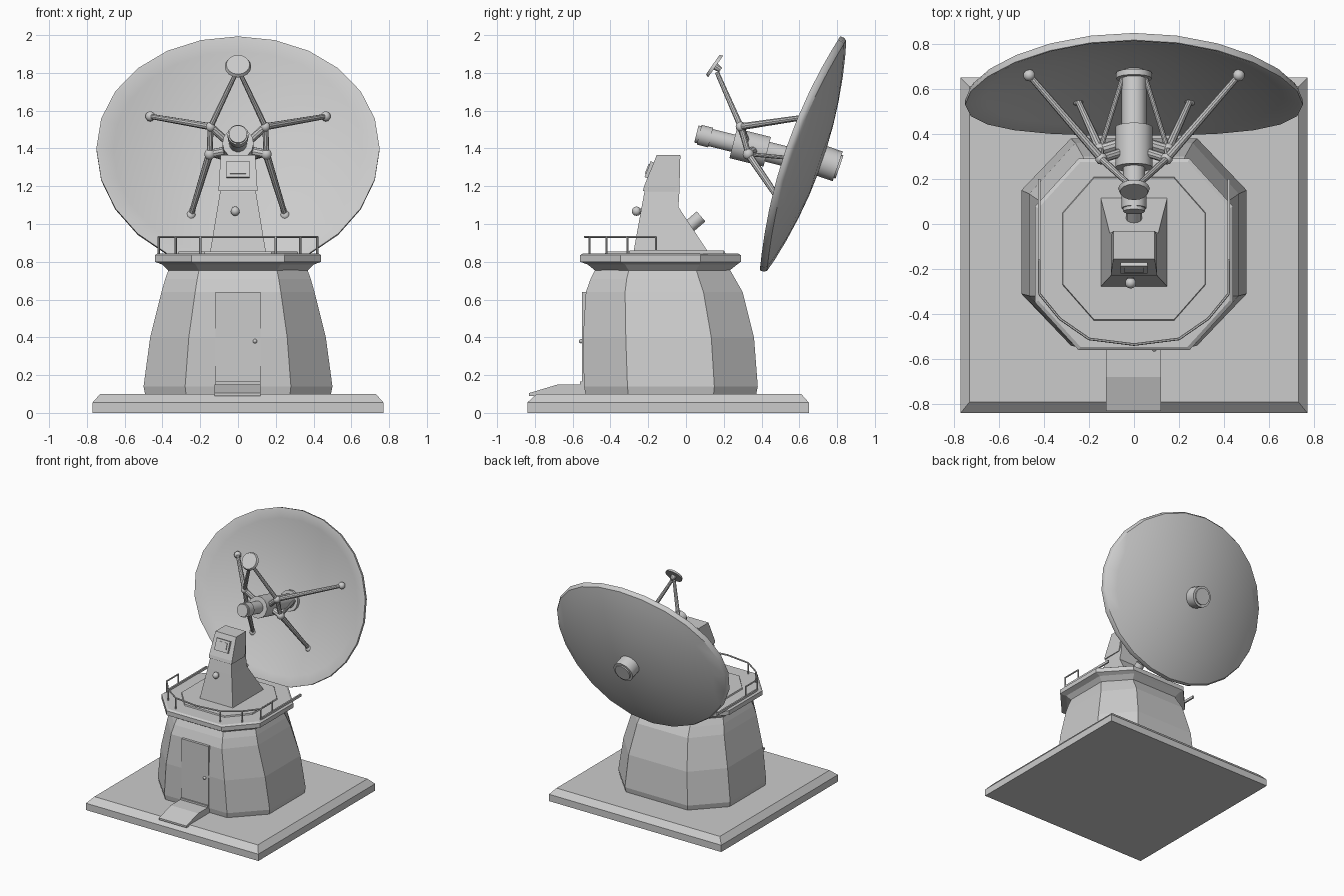
import bpy, bmesh, math
from mathutils import Vector, Matrix

if "Cube" in bpy.data.objects:
    bpy.data.objects.remove(bpy.data.objects["Cube"])


def finish(name, bm, smooth=False):
    bmesh.ops.recalc_face_normals(bm, faces=bm.faces)
    me = bpy.data.meshes.new(name)
    bm.to_mesh(me)
    bm.free()
    ob = bpy.data.objects.new(name, me)
    bpy.context.collection.objects.link(ob)
    if smooth:
        bpy.ops.object.select_all(action='DESELECT')
        ob.select_set(True)
        bpy.context.view_layer.objects.active = ob
        bpy.ops.object.shade_smooth_by_angle(angle=math.radians(35))
    return ob


def loft(name, rings, smooth=False):
    bm = bmesh.new()
    rows = [[bm.verts.new(p) for p in r] for r in rings]
    n = len(rows[0])
    for a, b in zip(rows, rows[1:]):
        for i in range(n):
            j = (i + 1) % n
            bm.faces.new((a[i], a[j], b[j], b[i]))
    bm.faces.new(rows[0])
    bm.faces.new(rows[-1])
    return finish(name, bm, smooth)


def rect(z, xh, y0, y1):
    return [(-xh, y0, z), (xh, y0, z), (xh, y1, z), (-xh, y1, z)]


def octagon(z, xh, y0, y1):
    cx, cy = xh * 0.56, (y1 - y0) * 0.25
    return [(-cx, y0, z), (cx, y0, z), (xh, y0 + cy, z), (xh, y1 - cy, z),
            (cx, y1, z), (-cx, y1, z), (-xh, y1 - cy, z), (-xh, y0 + cy, z)]


def rod(name, p, q, r1, r2=None, n=10):
    p, q = Vector(p), Vector(q)
    rot = (q - p).to_track_quat('Z', 'Y')
    ring = lambda c, r: [c + rot @ Vector((r * math.cos(t), r * math.sin(t), 0))
                         for t in (2 * math.pi * i / n for i in range(n))]
    return loft(name, [ring(p, r1), ring(q, r1 if r2 is None else r2)], True)


def ball(name, c, r):
    bm = bmesh.new()
    bmesh.ops.create_uvsphere(bm, u_segments=10, v_segments=6, radius=r,
                              matrix=Matrix.Translation(c))
    return finish(name, bm, True)


def box(name, c, size, rx=0):
    bm = bmesh.new()
    m = Matrix.Translation(c) @ Matrix.Rotation(rx, 4, 'X') @ Matrix.Diagonal((*size, 1))
    bmesh.ops.create_cube(bm, size=1, matrix=m)
    return finish(name, bm)


# Ground slab with chamfered top
loft("base_slab", [rect(0, .77, -.84, .65), rect(.055, .77, -.84, .65),
                   rect(.1, .73, -.79, .61)])

# Octagonal drum and its overhanging deck
loft("drum", [octagon(*r) for r in (
    (.09, .49, -.53, .37), (.14, .5, -.54, .38), (.4, .465, -.545, .36),
    (.64, .405, -.53, .3), (.71, .385, -.505, .26), (.78, .36, -.47, .22))])
loft("deck", [octagon(*r) for r in (
    (.745, .36, -.47, .22), (.785, .40, -.52, .27), (.80, .44, -.56, .29),
    (.835, .44, -.56, .29), (.845, .425, -.545, .275))])
loft("deck_plinth", [octagon(.84, .32, -.43, .21), octagon(.855, .315, -.425, .205)])

# Door, frame lip, handle and entrance step
box("door", (0, -.535, .39), (.24, .03, .5))
box("door_sill", (0, -.545, .155), (.24, .03, .02))
ball("door_handle", (.09, -.555, .38), .012)
step = [(-.5, .09), (-.83, .09), (-.83, .105), (-.68, .15), (-.5, .15)]
loft("entrance_step", [[(x, y, z) for y, z in step] for x in (-.125, .12)])

# Railing round the front of the deck
arc = [(-.42, -.16), (-.42, -.31), (-.33, -.42), (-.2, -.51), (0, -.535)]
arc += [(-x, y) for x, y in arc[-2::-1]]
for a, b in zip(arc, arc[1:]):
    rod("top_rail", (*a, .932), (*b, .932), .006, n=6)
for x, y in arc[:4] + arc[5:]:
    rod("rail_post", (x, y, .83), (x, y, .935), .006, n=6)
for s in (-1, 1):
    box("side_kerb", (s * .42, -.05, .85), (.012, .5, .02))

# Pedestal tower with hatch, lamp and rear spout
loft("pedestal", [rect(.84, .15, -.28, .125), rect(1.09, .108, -.235, -.04),
                  rect(1.17, .095, -.22, -.035), rect(1.36, .09, -.15, -.03)])
loft("pedestal_head", [rect(1.175, .102, -.228, -.06), rect(1.20, .102, -.222, -.05),
                       rect(1.365, .092, -.155, -.03)])
box("hatch_frame", (0, -.189, 1.285), (.12, .03, .09), -.37)
box("hatch", (0, -.194, 1.287), (.085, .03, .055), -.37)
rod("lamp_arm", (-.015, -.22, 1.07), (-.015, -.265, 1.065), .014)
ball("lamp", (-.015, -.262, 1.068), .025)
rod("rear_spout", (0, -.02, .955), (0, .08, 1.04), .035, n=12)

# Oval reflector bowl, tilted back
C = Vector((0, .60, 1.375))
U = Vector((0, .325, .946)).normalized()
N = Vector((0, -.946, .325)).normalized()


def bowl(f, drop):
    ring = []
    for i in range(24):
        t = 2 * math.pi * i / 24
        x, v = .75 * f * math.cos(t), .655 * f * math.sin(t)
        w = -.09 + .30 * x * x + .21 * v * v - drop
        ring.append(C + Vector((x, 0, 0)) + U * v + N * w)
    return ring


steps = (.08, .3, .5, .7, .88)
loft("dish", [bowl(f, .04) for f in steps] + [bowl(.985, .038), bowl(1, .025), bowl(1, .004),
     bowl(.985, 0)] + [bowl(f, 0) for f in reversed(steps)], True)

# Hub behind the dish
rear = C - N * .10
rod("dish_hub", rear, rear - N * .115, .083, n=16)
rod("dish_hub_cap", rear - N * .11, rear - N * .125, .065, n=16)


# Receiver barrel along the axis
def axis(y):
    return Vector((0, y, 1.475 - .25 * (y - .06)))


for name, y0, y1, r in (("receiver_nose", .055, .26, .048), ("receiver_collar", .07, .13, .055),
                        ("receiver_body", .25, .43, .083), ("receiver_neck", .42, .70, .055),
                        ("receiver_flange", .645, .67, .08)):
    rod(name, axis(y0), axis(y1), r, n=14)

# Small reflector on top
D = Vector((0, .15, 1.838))
face = Vector((0, .82, -.57))
rod("sub_reflector", D - face * .01, D + face * .008, .062, .07, n=16)
rod("sub_reflector_hub", D, D + face * .04, .022, .015)

# Mirrored struts and joints
for s in (-1, 1):
    up, low = (s * .145, .29, 1.515), (s * .15, .33, 1.37)
    side_foot, low_foot = (s * .465, .66, 1.57), (s * .25, .55, 1.045)
    rod("apex_strut", (s * .01, .165, 1.80), up, .012, .016)
    rod("side_strut", up, side_foot, .019, .014)
    rod("link_strut", up, low, .016)
    rod("lower_strut", low, low_foot, .02, .014)
    rod("upper_bracket", (s * .05, .32, 1.43), up, .02)
    rod("lower_bracket", (s * .05, .36, 1.39), low, .024)
    rod("neck_brace", (s * .05, .65, 1.34), low, .011)
    for c, r in ((up, .027), (low, .03), (side_foot, .027), (low_foot, .027)):
        ball("strut_joint", c, r)
